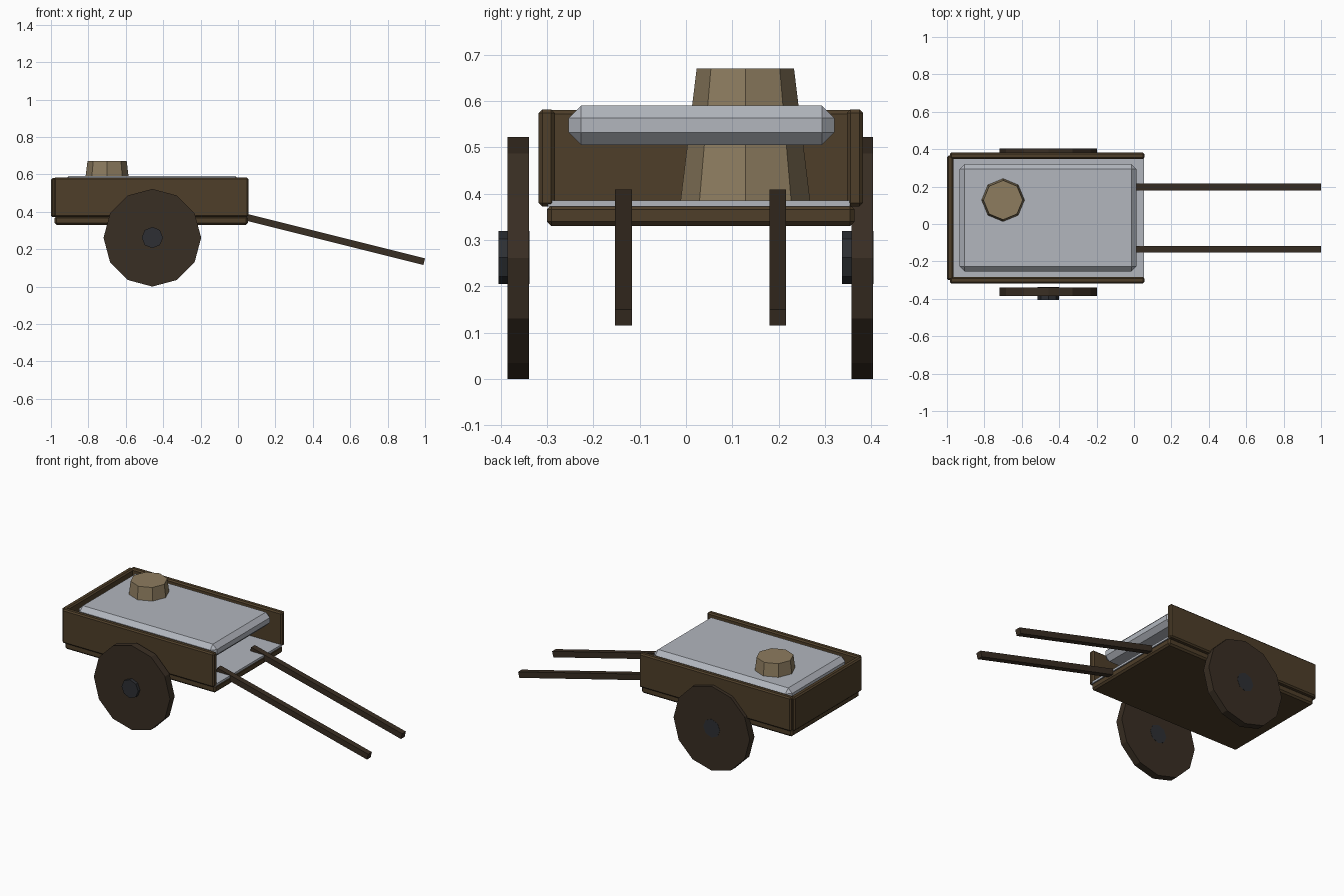
import bpy
import math

if "Cube" in bpy.data.objects:
    bpy.data.objects.remove(bpy.data.objects["Cube"])


def material(name, rgb):
    m = bpy.data.materials.new(name)
    lin = [((c / 255 + 0.055) / 1.055) ** 2.4 for c in rgb]
    m.diffuse_color = (*lin, 1)
    m.use_nodes = True
    m.node_tree.nodes["Principled BSDF"].inputs["Base Color"].default_value = m.diffuse_color
    return m


WOOD = material("brown wood", (78, 62, 41))
DARK = material("dark wood", (57, 46, 35))
GREY = material("pale grey", (178, 182, 190))
TAN = material("tan wood", (141, 124, 95))
IRON = material("dark iron", (45, 47, 51))


def finish(name, mat):
    ob = bpy.context.object
    ob.name = name
    ob.data.materials.append(mat)
    return ob


def box(name, mat, x, y, z, bevel=0.0):
    """Box from (min, max) ranges, with optional chamfered edges."""
    lo, hi = zip(x, y, z)
    bpy.ops.mesh.primitive_cube_add(
        size=1, location=[(a + b) / 2 for a, b in zip(lo, hi)])
    ob = finish(name, mat)
    ob.scale = [b - a for a, b in zip(lo, hi)]
    bpy.ops.object.transform_apply(location=False, rotation=False, scale=True)
    if bevel:
        mod = ob.modifiers.new("chamfer", 'BEVEL')
        mod.width = bevel
        mod.segments = 1
    return ob


def disc(name, mat, sides, radius, x, z, y):
    """Faceted disc on a sideways axle, one corner pointing up."""
    bpy.ops.mesh.primitive_cylinder_add(
        vertices=sides, radius=radius, depth=y[1] - y[0],
        location=(x, (y[0] + y[1]) / 2, z), rotation=(math.pi / 2, 0, 0))
    return finish(name, mat)


# Bed: planked base, pale lining, back and side boards, open front
box("bed_base", WOOD, (-0.98, 0.053), (-0.30, 0.364), (0.33, 0.376), 0.01)
box("bed_lining", GREY, (-0.97, 0.053), (-0.298, 0.354), (0.372, 0.385))
box("back_board", WOOD, (-1.0, -0.965), (-0.30, 0.365), (0.372, 0.58), 0.008)
for side, y in (("near", -0.318), ("far", 0.347)):
    box(side + "_side_board", WOOD, (-0.985, 0.055), (y, y + 0.035),
        (0.372, 0.582), 0.008)

# Chamfered cover slab and tapered eight-sided barrel through it
box("cover_slab", GREY, (-0.933, 0.013), (-0.253, 0.32), (0.505, 0.59), 0.027)
bpy.ops.mesh.primitive_cone_add(
    vertices=8, radius1=0.14, radius2=0.105, depth=0.287,
    location=(-0.70, 0.128, 0.5265))
finish("barrel", TAN)

# Wheels with hubs that stick out towards the near side
for side, y in (("near", -0.385), ("far", 0.357)):
    disc(side + "_wheel", DARK, 12, 0.261, -0.458, 0.261, (y, y + 0.046))
    disc(side + "_hub", IRON, 8, 0.057, -0.458, 0.262, (y - 0.02, y + 0.047))

# Sloping pull handles
x0, z0, x1, z1 = -0.04, 0.392, 0.9957, 0.133
length = math.hypot(x1 - x0, z1 - z0)
for side, y in (("near", -0.135), ("far", 0.198)):
    h = box(side + "_handle", DARK, (-length / 2, length / 2),
            (-0.018, 0.018), (-0.018, 0.018))
    h.location = ((x0 + x1) / 2, y, (z0 + z1) / 2)
    h.rotation_euler.y = math.atan2(z0 - z1, x1 - x0)
